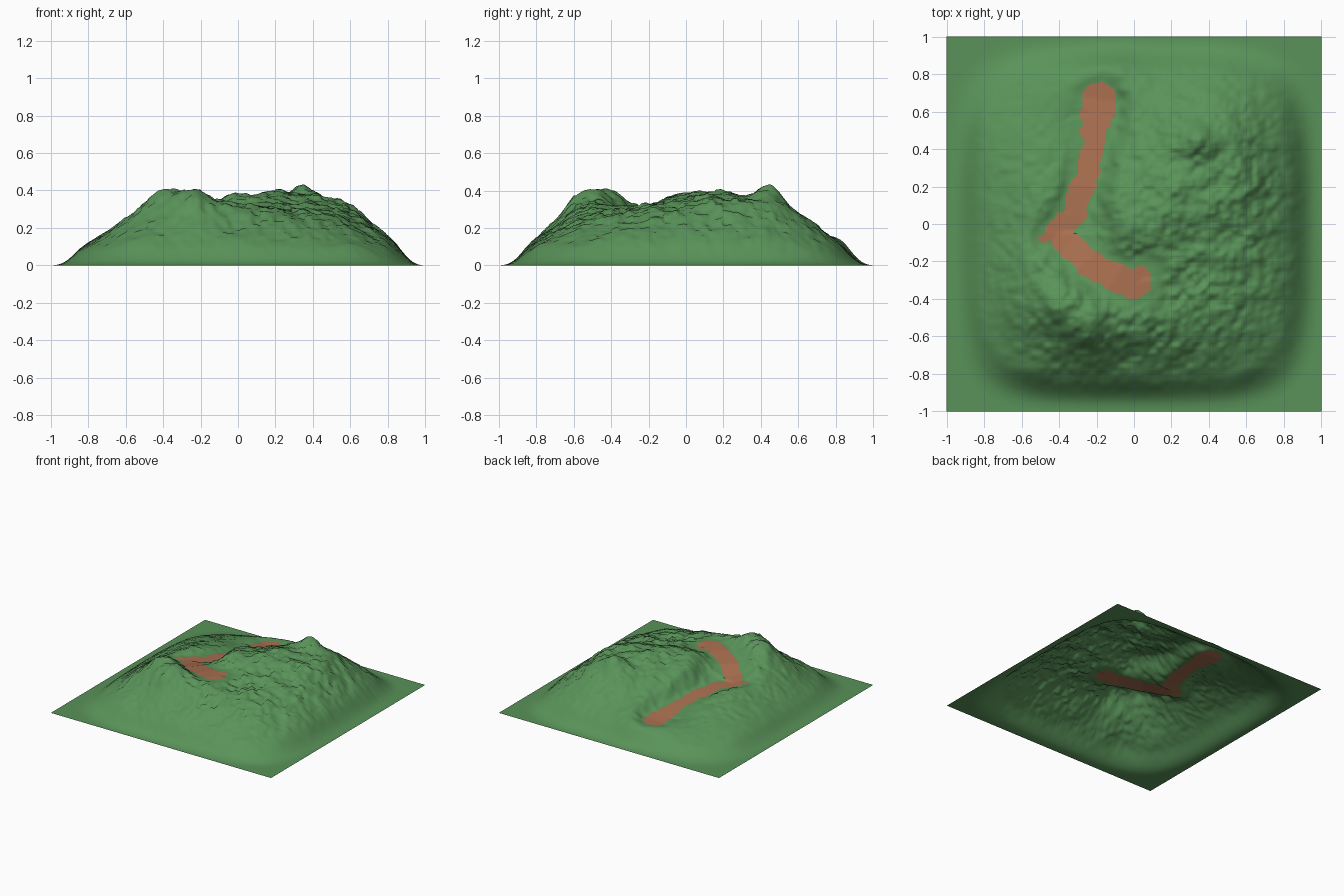
import bpy, bmesh, math
from mathutils import Vector, noise

if "Cube" in bpy.data.objects:
    bpy.data.objects.remove(bpy.data.objects["Cube"])

N = 160  # grid cells per side

# Broad landform heights in 0.01 units: rows from back to front, 0.25 apart
LAND = [
    [5, 10, 15, 16, 16, 16, 9],
    [11, 16, 16, 24, 33, 33, 16],
    [14, 22, 22, 32, 37, 35, 19],
    [15, 26, 26, 36, 37, 34, 19],
    [15, 29, 31, 32, 30, 28, 18],
    [13, 30, 37, 32, 29, 24, 14],
    [7, 16, 18, 18, 16, 14, 8],
]

# River course: x, y, z, half width
COURSE = [(.05, -.27, .315, .04), (.01, -.32, .32, .08), (-.1, -.29, .31, .07), (-.25, -.2, .28, .065),
          (-.35, -.11, .24, .065), (-.41, -.04, .225, .06), (-.33, .04, .215, .06),
          (-.27, .2, .20, .06), (-.22, .4, .17, .055), (-.2, .6, .14, .09),
          (-.19, .67, .13, .085)]
INLET = [(-.41, -.04, .225, .05), (-.47, -.07, .23, .03)]

# Summits: x, y, added height, radius
PEAKS = [(.35, .45, .08, .08), (-.4, -.42, .065, .1), (-.21, -.51, .035, .07),
         (.2, .2, .02, .08), (.63, .25, .025, .08), (0, -.02, .025, .08),
         (-.1, .13, .06, .1), (-.1, .86, .02, .13), (-.25, -.6, .04, .1)]


def cell(i, j):
    return LAND[j][i] * .01 if 0 <= i < 7 and 0 <= j < 7 else 0.0


def cubic(p, t):
    a, b, c, d = p
    return b + .5 * t * (c - a + t * (2*a - 5*b + 4*c - d + t * (3*(b - c) + d - a)))


def smooth(t):
    t = min(max(t, 0), 1)
    return t * t * (3 - 2 * t)


def landform(x, y):
    u, v = (x + .75) / .25, (.75 - y) / .25
    i, j = math.floor(u), math.floor(v)
    rows = [cubic([cell(i + k, j + m) for k in (-1, 0, 1, 2)], u - i) for m in (-1, 0, 1, 2)]
    return max(0, cubic(rows, v - j))


def river_at(x, y):
    """Signed distance to the river bank and the river level there."""
    best = (9, 0)
    p = Vector((x, y))
    for line in (COURSE, INLET):
        for a, b in zip(line, line[1:]):
            pa, d = Vector(a[:2]), Vector(b[:2]) - Vector(a[:2])
            t = min(max((p - pa).dot(d) / d.length_squared, 0), 1)
            dist = (p - pa - d * t).length - (a[3] + (b[3] - a[3]) * t)
            best = min(best, (dist, a[2] + (b[2] - a[2]) * t))
    wobble = .022 * noise.noise(Vector((x * 16, y * 16, 3)))
    return best[0] + wobble, best[1]


def height(x, y):
    h = landform(x, y)
    for px, py, dz, r in PEAKS:
        h += dz * math.exp(-((x - px)**2 + (y - py)**2) / r**2)
    # rocky relief, strongest high up and on the front and right
    rough = smooth(h / .3) * (.5 + .5 * smooth(.6 + .7 * x - .5 * y))
    n = noise.fractal(Vector((x * 5, y * 5, 1.7)), .7, 2.1, 5)
    crag = noise.cell(Vector((x * 25, y * 25, .5)))
    h += rough * (.024 * n + .009 * crag)
    # carve the valley
    d, level = river_at(x, y)
    k = smooth(d / .12)
    h = level * (1 - k) + h * k
    # flatten the rim with rounded corners
    r = (x**4 + y**4)**.25
    return max(0, h * smooth((1.03 - r) / .2))


# Height samples shared by both surfaces
S = [2 * k / N - 1 for k in range(N + 1)]
Z = [[height(x, y) if max(abs(x), abs(y)) < 1 else 0 for x in S] for y in S]


def surface(name, color, in_river):
    bm = bmesh.new()
    verts = {}

    def vert(i, j):
        if (i, j) not in verts:
            verts[i, j] = bm.verts.new((S[i], S[j], Z[j][i]))
        return verts[i, j]

    for j in range(N):
        for i in range(N):
            wet = river_at(S[i] + 1 / N, S[j] + 1 / N)[0] < 0
            if wet == in_river:
                bm.faces.new([vert(i, j), vert(i + 1, j), vert(i + 1, j + 1), vert(i, j + 1)])
    for f in bm.faces:
        f.smooth = True
    me = bpy.data.meshes.new(name)
    bm.to_mesh(me)
    bm.free()
    mat = bpy.data.materials.new(name + "_color")
    mat.diffuse_color = color
    mat.use_nodes = True
    mat.node_tree.nodes["Principled BSDF"].inputs["Base Color"].default_value = mat.diffuse_color
    me.materials.append(mat)
    bpy.context.collection.objects.link(bpy.data.objects.new(name, me))


surface("hillside", (.10, .29, .10, 1), False)
surface("river_bed", (.40, .16, .08, 1), True)
